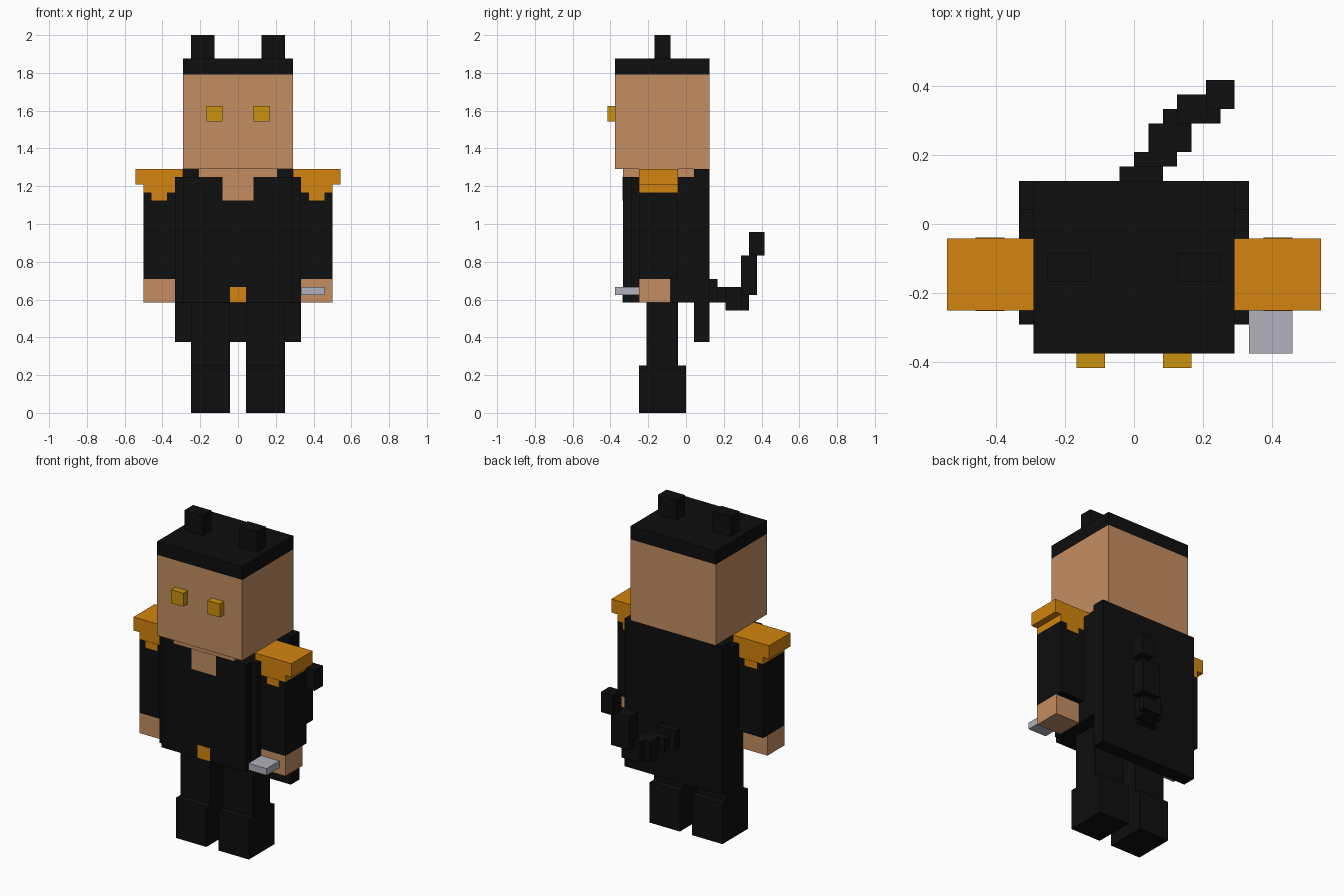
import bpy
import bmesh
from mathutils import Matrix, Vector

U = 1 / 24  # one voxel

cube = bpy.data.objects.get("Cube")
if cube:
    bpy.data.objects.remove(cube, do_unlink=True)


def material(name, srgb):
    color = [((c / 255 + 0.055) / 1.055) ** 2.4 if c > 10 else c / 3300 for c in srgb] + [1]
    mat = bpy.data.materials.new(name)
    mat.use_nodes = True
    mat.diffuse_color = color
    mat.node_tree.nodes["Principled BSDF"].inputs["Base Color"].default_value = color
    return mat


black = material("black_cloth", (14, 14, 14))
skin = material("skin", (196, 141, 98))
gold = material("orange_gold", (211, 132, 14))
amber = material("amber_eye", (202, 145, 15))
steel = material("steel", (178, 176, 189))


def blocks(name, mat, *spans):
    """Make one object from boxes given as x, y, z spans in voxels."""
    bm = bmesh.new()
    for span in spans:
        low, high = Vector(span[0::2]) * U, Vector(span[1::2]) * U
        place = Matrix.Translation((low + high) / 2) @ Matrix.Diagonal((*(high - low), 1))
        bmesh.ops.create_cube(bm, size=1, matrix=place)
    mesh = bpy.data.meshes.new(name)
    bm.to_mesh(mesh)
    bm.free()
    mesh.materials.append(mat)
    obj = bpy.data.objects.new(name, mesh)
    bpy.context.collection.objects.link(obj)
    return obj


def pair(name, mat, *spans):
    """Make the left part and its mirror on the right."""
    blocks("left_" + name, mat, *spans)
    blocks("right_" + name, mat, *[(-s[1], -s[0], *s[2:]) for s in spans])


# Head
blocks("head", skin, (-7, 7, -9, 3, 31, 43))
blocks("hair", black, (-7, 7, -9, 3, 43, 45))
pair("ear", black, (3, 6, -4, -2, 45, 48))
pair("eye", amber, (2, 4, -10, -9, 37, 39))

# Body with open collar and buckle
blocks("neck", skin, (-5, 5, -8, 1, 30, 31))
blocks("torso", black, (-8, 8, -7, 1, 14, 30), (-7, 7, -8, -7, 14, 30))
blocks("collar_opening", skin, (-2, 2, -8.05, -7.9, 27, 30))
blocks("belt_buckle", gold, (-1, 1, -8.05, -7.9, 14, 16))
blocks("cape", black, (-8, 8, 1, 3, 9, 31))

# Arms with shoulder guards, trimmed front and back
pair("sleeve", black, (8, 12, -6, -1, 17, 28))
pair("hand", skin, (8, 12, -6, -2, 14, 17))
pair("shoulder_guard", gold, (7, 13, -6, -1, 29, 31), (8, 12, -6, -1, 28, 29))
pair("shoulder_trim", gold, (9, 11, -6.05, -0.95, 27, 28))
blocks("blade", steel, (8, 11, -9, -6, 15, 16))

# Legs
pair("leg", black, (1, 6, -5, -1, 6, 14))
pair("boot", black, (1, 6, -6, 0, 0, 6))

# Tail climbing out to the left
blocks("tail", black,
       (-1, 2, 3, 4, 14, 17),
       (0, 3, 4, 5, 14, 16),
       (1, 4, 5, 7, 13, 16),
       (2, 5, 7, 8, 13, 16),
       (3, 6, 7, 9, 15, 20),
       (5, 7, 8, 10, 20, 23))
